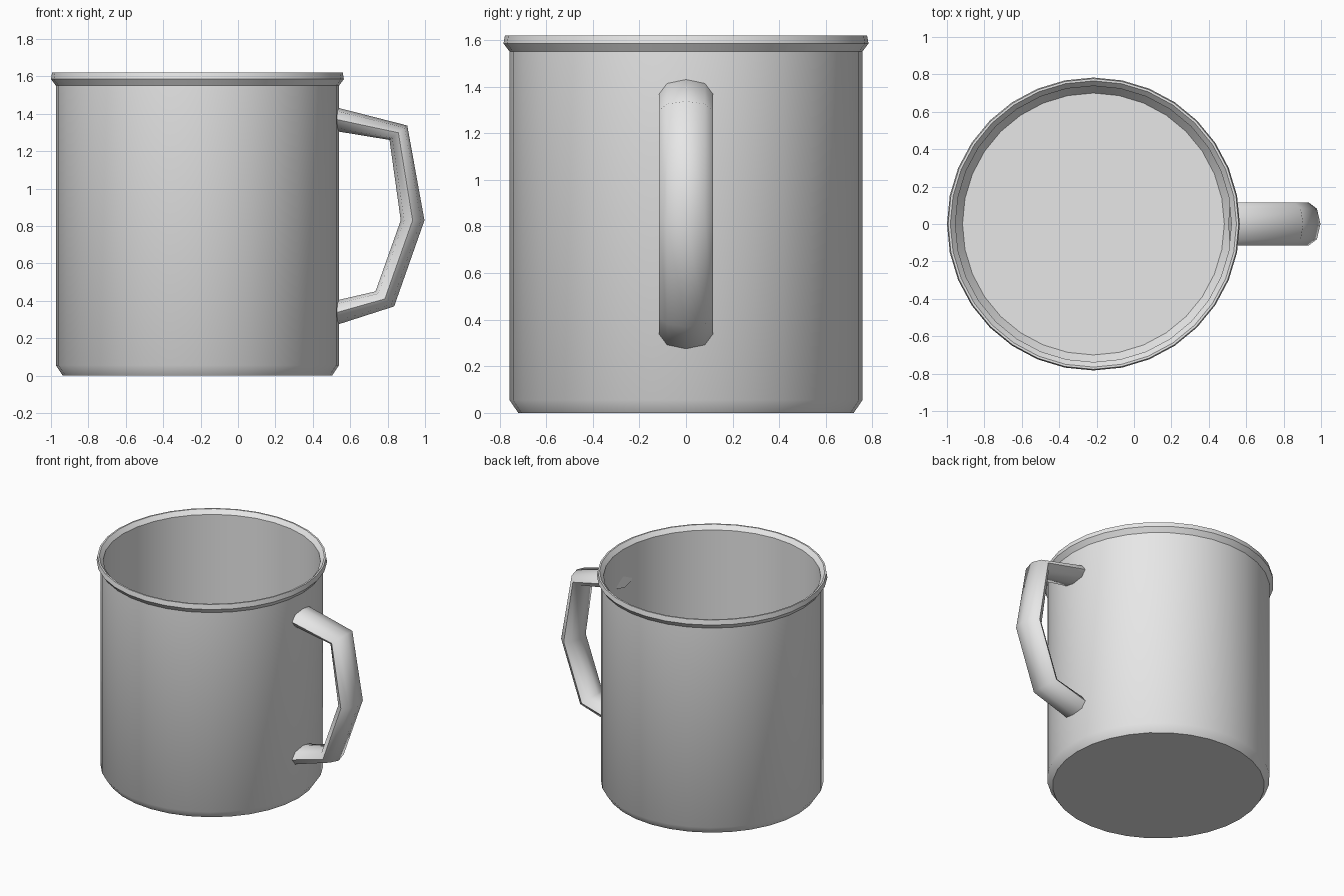
import bpy, bmesh, math
from mathutils import Vector

if "Cube" in bpy.data.objects:
    bpy.data.objects.remove(bpy.data.objects["Cube"])

CX = -0.217      # cup axis
SIDES = 32

grey = bpy.data.materials.new("plain_grey")
grey.diffuse_color = (0.8, 0.8, 0.8, 1)
grey.use_nodes = True
grey.node_tree.nodes["Principled BSDF"].inputs["Base Color"].default_value = grey.diffuse_color


def skin_rings(name, rings, smooth_angle):
    """Bridge a list of closed rings, cap both ends and make an object."""
    bm = bmesh.new()
    loops = [[bm.verts.new(p) for p in ring] for ring in rings]
    n = len(loops[0])
    for a, b in zip(loops, loops[1:]):
        for i in range(n):
            j = (i + 1) % n
            bm.faces.new((a[i], a[j], b[j], b[i]))
    bm.faces.new(loops[0][::-1])
    bm.faces.new(loops[-1])
    bmesh.ops.recalc_face_normals(bm, faces=bm.faces)
    mesh = bpy.data.meshes.new(name)
    bm.to_mesh(mesh)
    bm.free()
    mesh.materials.append(grey)
    obj = bpy.data.objects.new(name, mesh)
    bpy.context.collection.objects.link(obj)
    bpy.ops.object.select_all(action='DESELECT')
    obj.select_set(True)
    bpy.context.view_layer.objects.active = obj
    bpy.ops.object.shade_smooth_by_angle(angle=math.radians(smooth_angle))
    return obj


# Cup: outside base, wall and flared rim, then down the inside to the floor
profile = [(0.72, 0), (0.757, 0.055), (0.757, 1.55), (0.783, 1.585),
           (0.777, 1.62), (0.765, 1.62), (0.738, 1.59),
           (0.738, 0.07), (0.70, 0.02)]
rings = []
for r, z in profile:
    angles = [2 * math.pi * i / SIDES for i in range(SIDES)]
    rings.append([(CX + r * math.cos(a), r * math.sin(a), z) for a in angles])
skin_rings("cup_body", rings, 35.5)

# Handle: eight-sided tube given by its outer and inner edge at each bend (x, z)
bends = [((0.53, 1.433), (0.505, 1.31)),
         ((0.905, 1.337), (0.81, 1.26)),
         ((0.997, 0.83), (0.87, 0.83)),
         ((0.835, 0.37), (0.735, 0.45)),
         ((0.53, 0.272), (0.505, 0.397))]
HALF_WIDTH = 0.115
rings = []
for outer, inner in bends:
    o = Vector((outer[0], 0, outer[1]))
    i = Vector((inner[0], 0, inner[1]))
    mid, arm = (o + i) / 2, (o - i) / 2
    side = Vector((0, HALF_WIDTH, 0))
    rings.append([mid + arm * math.cos(k * math.pi / 4) + side * math.sin(k * math.pi / 4)
                  for k in range(8)])
skin_rings("handle", rings, 65)
